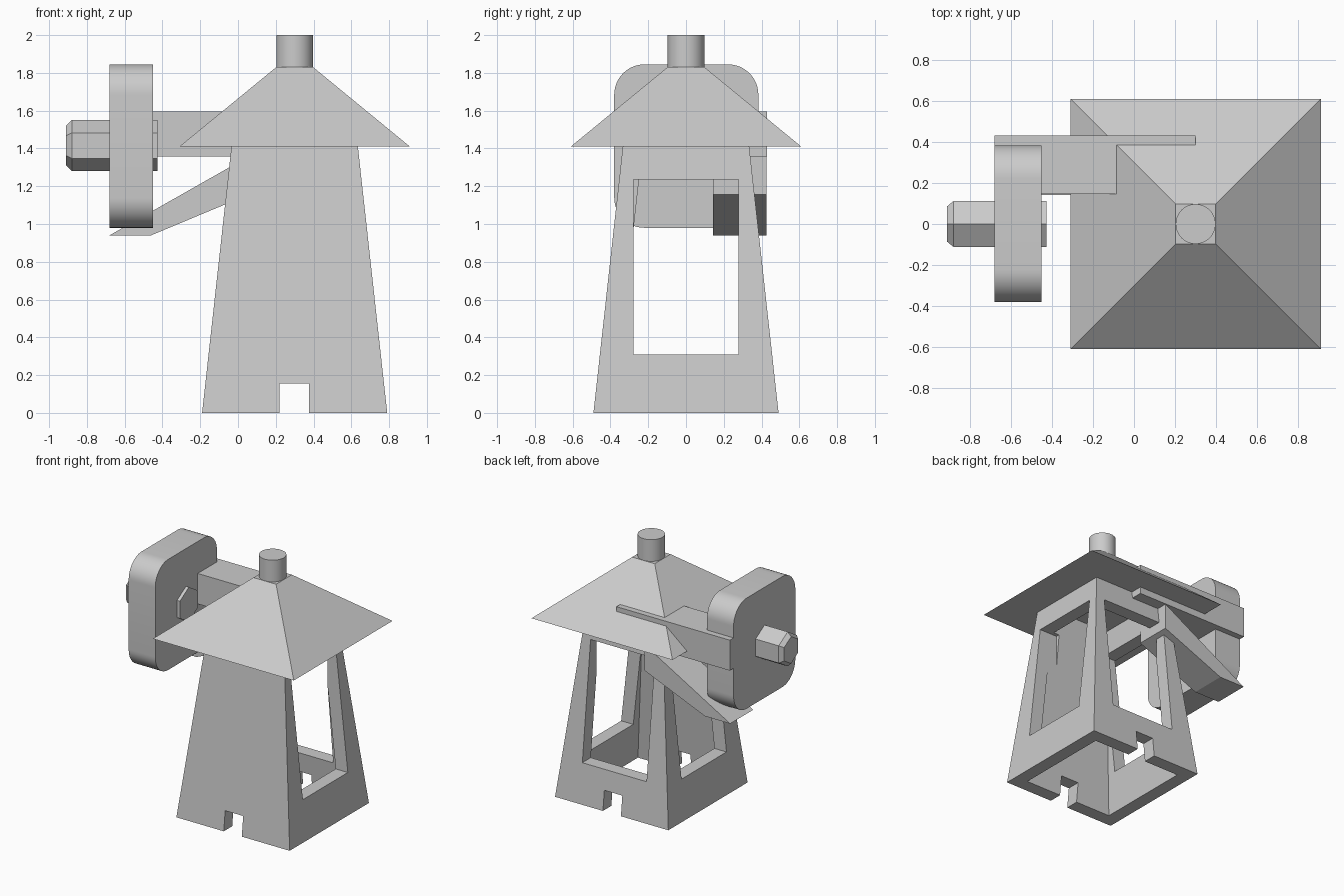
import bpy, bmesh, math
from mathutils import Matrix

cube = bpy.data.objects.get("Cube")
if cube:
    bpy.data.objects.remove(cube)

grey = bpy.data.materials.new("light_grey")
grey.use_nodes = True
grey.diffuse_color = (0.6, 0.6, 0.6, 1)
grey.node_tree.nodes["Principled BSDF"].inputs["Base Color"].default_value = (0.6, 0.6, 0.6, 1)

CX = 0.3  # tower axis


def finish(name, bm):
    bmesh.ops.recalc_face_normals(bm, faces=bm.faces)
    mesh = bpy.data.meshes.new(name)
    bm.to_mesh(mesh)
    bm.free()
    mesh.materials.append(grey)
    ob = bpy.data.objects.new(name, mesh)
    bpy.context.collection.objects.link(ob)
    return ob


def box(name, x, y, z):
    bm = bmesh.new()
    bmesh.ops.create_cube(bm, size=1)
    for v in bm.verts:
        v.co = [r[0] if c < 0 else r[1] for c, r in zip(v.co, (x, y, z))]
    return finish(name, bm)


def frustum(name, low, high, z0, z1):
    bm = bmesh.new()
    bmesh.ops.create_cube(bm, size=2)
    for v in bm.verts:
        half = high if v.co.z > 0 else low
        v.co = (CX + v.co.x * half, v.co.y * half, z1 if v.co.z > 0 else z0)
    return finish(name, bm)


def prism(name, profile, y0, y1):
    bm = bmesh.new()
    face = bm.faces.new([bm.verts.new((x, y0, z)) for x, z in profile])
    new = bmesh.ops.extrude_face_region(bm, geom=[face])["geom"]
    bmesh.ops.translate(bm, vec=(0, y1 - y0, 0),
                        verts=[g for g in new if isinstance(g, bmesh.types.BMVert)])
    return finish(name, bm)


def apply_modifiers(ob):
    graph = bpy.context.evaluated_depsgraph_get()
    mesh = bpy.data.meshes.new_from_object(ob.evaluated_get(graph))
    ob.modifiers.clear()
    ob.data = mesh


def cut(ob, cutter):
    mod = ob.modifiers.new("cut", "BOOLEAN")
    mod.operation = "DIFFERENCE"
    mod.solver = "EXACT"
    mod.object = cutter
    apply_modifiers(ob)
    bpy.data.objects.remove(cutter)


def smooth(ob):
    bpy.ops.object.select_all(action="DESELECT")
    ob.select_set(True)
    bpy.context.view_layer.objects.active = ob
    bpy.ops.object.shade_smooth_by_angle(angle=math.radians(30))


# Hollow tapered tower, windows on three sides, notches front and back
tower = frustum("tower", 0.49, 0.334, 0, 1.415)
cut(tower, frustum("hollow", 0.391, 0.224, -0.05, 1.46))
sill, lintel, half = 0.31, 1.235, 0.278
for x in ((-0.4, 0.1), (0.5, 1)):
    cut(tower, box("side_window", x, (-half, half), (sill, lintel)))
cut(tower, box("back_window", (CX - half, CX + half), (0.2, 0.7), (sill, lintel)))
cut(tower, box("notch", (0.22, 0.376), (-0.7, 0.7), (-0.1, 0.155)))

# Roof and chimney
frustum("roof", 0.61, 0.098, 1.41, 1.83)
bm = bmesh.new()
bmesh.ops.create_cone(bm, cap_ends=True, segments=48, radius1=0.097, radius2=0.097,
                      depth=0.18, matrix=Matrix.Translation((CX, 0, 1.91)))
smooth(finish("chimney", bm))

# Side arm and its brace
box("arm", (-0.68, 0.3), (0.145, 0.43), (1.357, 1.595))
prism("brace", [(-0.68, 0.94), (-0.46, 0.94), (0.06, 1.157), (0.06, 1.36), (0.1, 1.36)][:4],
      0.142, 0.425)

# Rounded wheel block
wheel = box("wheel_block", (-0.68, -0.45), (-0.38, 0.383), (0.98, 1.845))
bm = bmesh.new()
bm.from_mesh(wheel.data)
long_edges = [e for e in bm.edges if abs(e.verts[0].co.x - e.verts[1].co.x) > 0.1]
bmesh.ops.bevel(bm, geom=long_edges, offset=0.16, segments=12, profile=0.5, affect="EDGES")
bm.to_mesh(wheel.data)
bm.free()
smooth(wheel)

# Six-sided axle with a chamfered outer end
bm = bmesh.new()
rings = []
for x, r in ((-0.91, 0.105), (-0.88, 0.135), (-0.425, 0.135)):
    rings.append([bm.verts.new((x, 0.95 * r * math.sin(a * math.pi / 3),
                                1.415 + r * math.cos(a * math.pi / 3))) for a in range(6)])
for a, b in zip(rings, rings[1:]):
    for i in range(6):
        j = (i + 1) % 6
        bm.faces.new((a[i], a[j], b[j], b[i]))
bm.faces.new(rings[0])
bm.faces.new(rings[-1])
finish("axle", bm)
